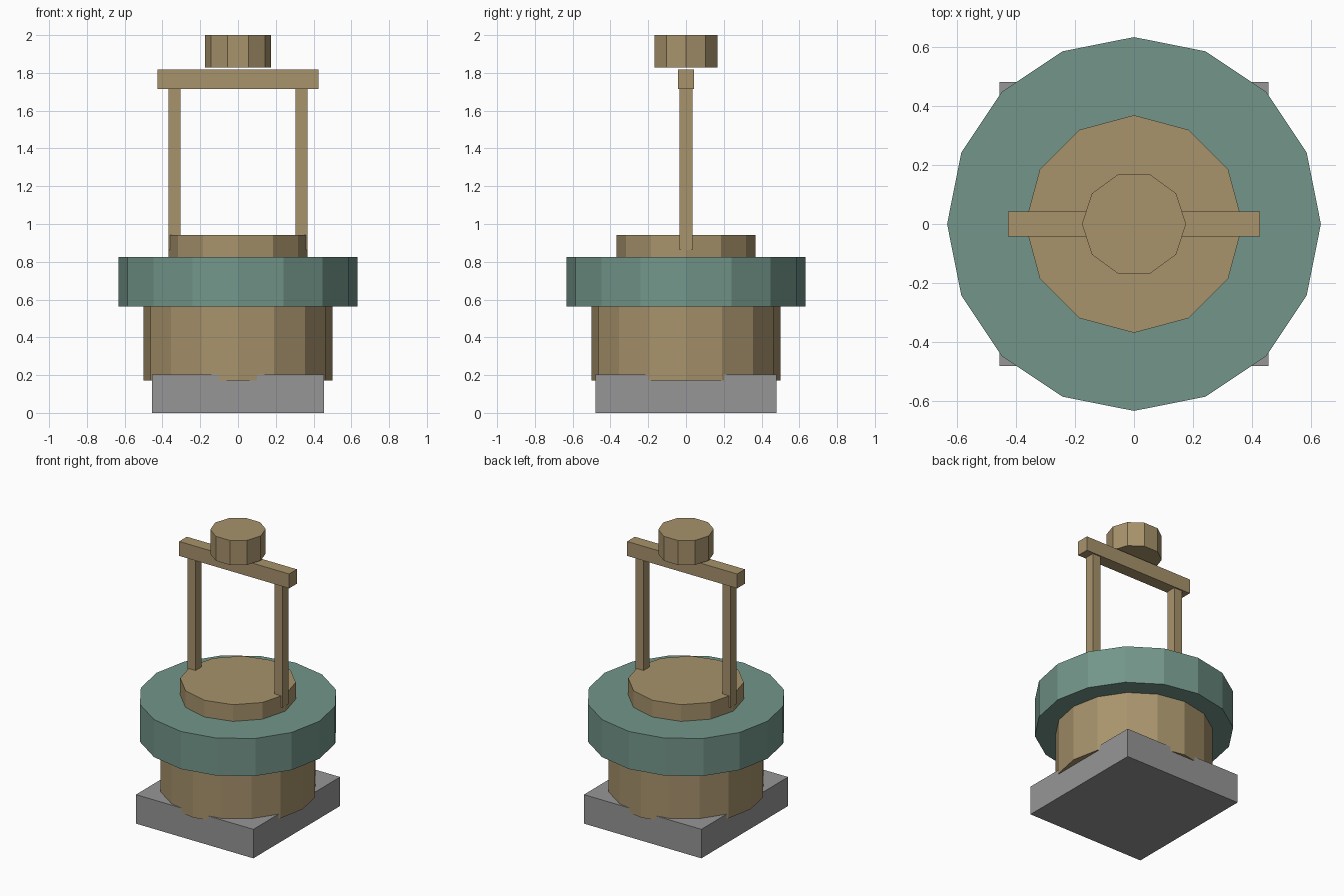
import bpy

if "Cube" in bpy.data.objects:
    bpy.data.objects.remove(bpy.data.objects["Cube"])


def material(name, srgb):
    m = bpy.data.materials.new(name)
    lin = [((c / 255 + 0.055) / 1.055) ** 2.4 for c in srgb]
    m.diffuse_color = (*lin, 1)
    m.use_nodes = True
    m.node_tree.nodes["Principled BSDF"].inputs["Base Color"].default_value = m.diffuse_color
    return m


WOOD = material("tan_wood", (168, 147, 108))
TEAL = material("muted_teal", (115, 150, 138))
STONE = material("grey_stone", (150, 150, 150))


def finish(name, mat):
    ob = bpy.context.object
    ob.name = name
    ob.data.materials.append(mat)
    return ob


def drum(name, mat, sides, radius, z0, z1):
    # rotated so that a corner lies on the +x axis
    bpy.ops.mesh.primitive_cylinder_add(vertices=sides, radius=radius, depth=z1 - z0,
                                        location=(0, 0, (z0 + z1) / 2))
    ob = finish(name, mat)
    for v in ob.data.vertices:
        v.co.x, v.co.y = v.co.y, -v.co.x
    return ob


def box(name, mat, x0, x1, half_y, z0, z1):
    bpy.ops.mesh.primitive_cube_add(size=1, location=((x0 + x1) / 2, 0, (z0 + z1) / 2))
    ob = finish(name, mat)
    for v in ob.data.vertices:
        v.co.x *= x1 - x0
        v.co.y *= 2 * half_y
        v.co.z *= z1 - z0
    return ob


# Base block and stacked drums
box("base_block", STONE, -0.455, 0.455, 0.48, 0, 0.203)
drum("lower_drum", WOOD, 16, 0.5, 0.172, 0.60)
drum("wide_rim", TEAL, 16, 0.632, 0.562, 0.825)
drum("upper_disc", WOOD, 12, 0.368, 0.78, 0.942)

# Frame: two posts carrying a crossbar
for side, x in (("left", -0.337), ("right", 0.337)):
    box(side + "_post", WOOD, x - 0.032, x + 0.032, 0.034, 0.862, 1.72)
box("crossbar", WOOD, -0.426, 0.426, 0.043, 1.716, 1.817)

# Knob hovering just above the crossbar
drum("top_knob", WOOD, 10, 0.176, 1.828, 2.0)
